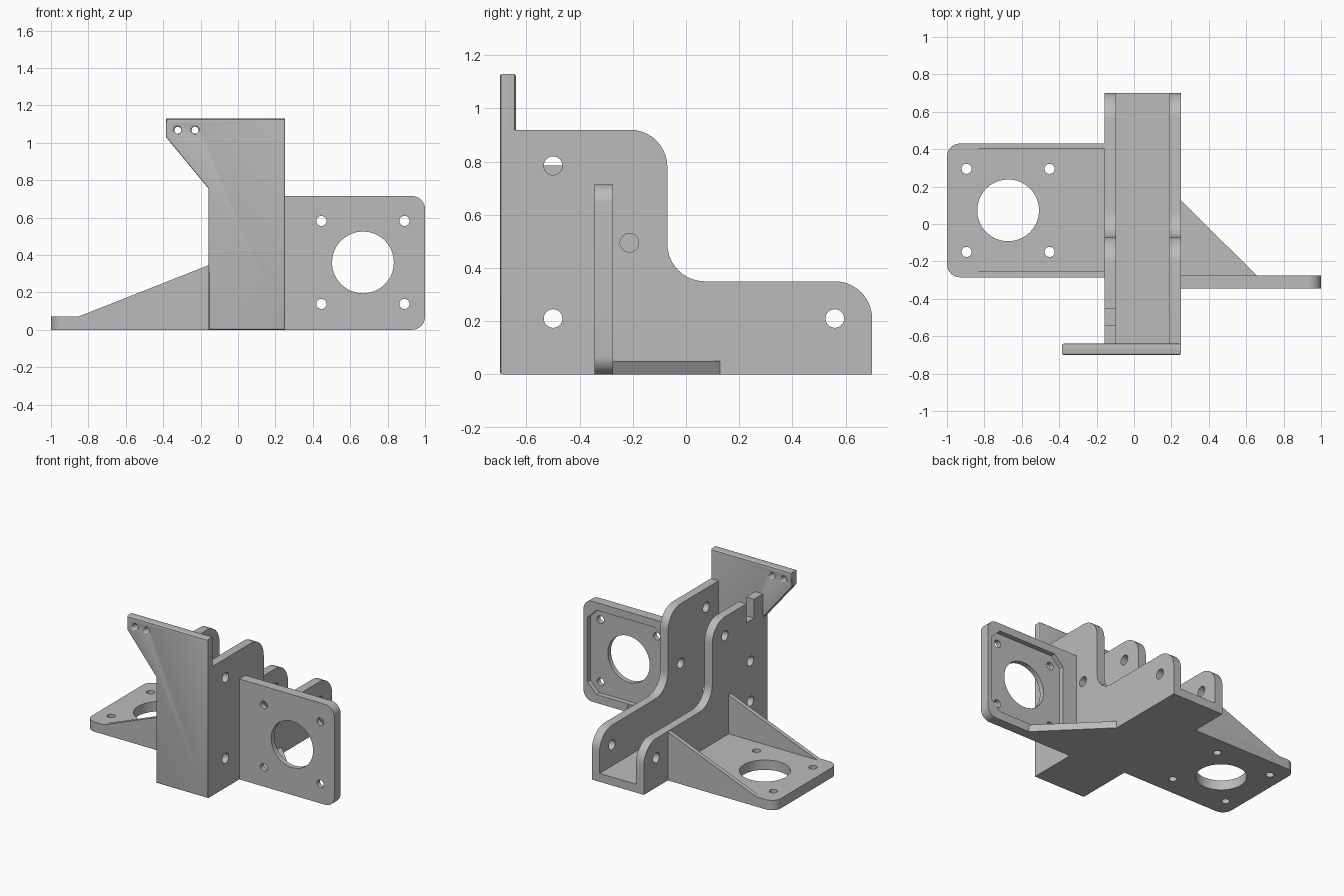
import bpy, bmesh, math
from mathutils import Matrix, Vector

cube = bpy.data.objects.get("Cube")
if cube:
    bpy.data.objects.remove(cube, do_unlink=True)

grey = bpy.data.materials.new("plain grey")
grey.use_nodes = True
colour = (0.5, 0.5, 0.5, 1)
grey.diffuse_color = colour
grey.node_tree.nodes["Principled BSDF"].inputs["Base Color"].default_value = colour

# Local (a, b, depth) to world, by extrusion axis
AXES = {
    "x": Matrix(((0, 0, 1, 0), (1, 0, 0, 0), (0, 1, 0, 0), (0, 0, 0, 1))),
    "y": Matrix(((1, 0, 0, 0), (0, 0, 1, 0), (0, 1, 0, 0), (0, 0, 0, 1))),
    "z": Matrix.Identity(4),
}
parts = []


def rounded(corners, steps=10):
    """Outline from (a, b) or (a, b, radius); radii belong to square corners."""
    out = []
    for i, c in enumerate(corners):
        p = Vector(c[:2])
        if len(c) == 2:
            out.append(p)
            continue
        u = (Vector(corners[i - 1][:2]) - p).normalized()
        v = (Vector(corners[(i + 1) % len(corners)][:2]) - p).normalized()
        centre = p + (u + v) * c[2]
        for k in range(steps + 1):
            t = math.pi / 2 * k / steps
            out.append(centre - (v * math.cos(t) + u * math.sin(t)) * c[2])
    return out


def circle(a, b, r, n=40):
    # Clockwise, so that it winds against the outline
    return [Vector((a + r * math.cos(2 * math.pi * k / n),
                    b - r * math.sin(2 * math.pi * k / n))) for k in range(n)]


def slab(name, axis, start, end, outline, holes=(), bevel=0.0):
    """Flat plate with openings, extruded from start to end along an axis."""
    curve = bpy.data.curves.new(name, "CURVE")
    curve.dimensions = "2D"
    curve.fill_mode = "BOTH"
    curve.extrude = (end - start) / 2 - bevel
    curve.bevel_depth = bevel
    curve.bevel_resolution = 2
    curve.offset = -bevel
    for loop in [rounded(outline), *holes]:
        spline = curve.splines.new("POLY")
        spline.points.add(len(loop) - 1)
        for point, co in zip(spline.points, loop):
            point.co = (co.x, co.y, 0, 1)
        spline.use_cyclic_u = True
    temp = bpy.data.objects.new(name + "_outline", curve)
    mesh = bpy.data.meshes.new_from_object(temp)
    bpy.data.objects.remove(temp, do_unlink=True)
    bpy.data.curves.remove(curve)
    mesh.transform(AXES[axis] @ Matrix.Translation((0, 0, (start + end) / 2)))
    bm = bmesh.new()
    bm.from_mesh(mesh)
    bmesh.ops.remove_doubles(bm, verts=bm.verts, dist=0.0001)
    bmesh.ops.recalc_face_normals(bm, faces=bm.faces)
    bm.to_mesh(mesh)
    bm.free()
    mesh.name = name
    mesh.materials.clear()
    mesh.materials.append(grey)
    obj = bpy.data.objects.new(name, mesh)
    bpy.context.collection.objects.link(obj)
    parts.append(obj)


def motor_holes(a, b):
    corners = [circle(a + s * 0.222, b + t * 0.222, 0.027, 24)
               for s in (-1, 1) for t in (-1, 1)]
    return [circle(a, b, 0.165, 64), *corners]


LEFT, RIGHT, WALL = -0.158, 0.252, 0.061
FRONT, BACK = -0.7, 0.7

# Stepped side walls of the channel
R = 0.14
wall = [(FRONT + 0.012, 0), (BACK, 0), (BACK, 0.35, R), (-0.07, 0.35, R),
        (-0.07, 0.92, R)]
wall_end = [(FRONT + 0.012, 0.92)]
slot = [(-0.455, 0.92), (-0.455, 0.785), (-0.54, 0.785), (-0.54, 0.92)]
shared = [(-0.5, 0.21), (0.56, 0.21)]


def bolt_holes(places):
    return [circle(y, z, 0.035, 32) for y, z in places]


slab("plain_side_wall", "x", RIGHT - WALL, RIGHT, wall + wall_end,
     bolt_holes(shared + [(-0.5, 0.785), (-0.213, 0.495)]))
slab("slotted_side_wall", "x", LEFT, LEFT + WALL, wall + slot + wall_end,
     bolt_holes(shared + [(-0.213, 0.785), (-0.5, 0.495)]))

# Channel floor
slab("channel_floor", "z", 0, 0.06,
     [(LEFT + WALL, FRONT + 0.03), (RIGHT - WALL, FRONT + 0.03),
      (RIGHT - WALL, BACK), (LEFT + WALL, BACK)])

# Front plate with its side ear
slab("front_plate", "y", FRONT, -0.64,
     [(LEFT, 0), (RIGHT, 0), (RIGHT, 1.13), (-0.385, 1.13),
      (-0.385, 1.03), (LEFT, 0.755)],
     [circle(x, 1.067, 0.019, 24) for x in (-0.322, -0.23)], bevel=0.01)

# Upright motor mount: holed face, raised rim behind it, low brace
mx, mz, half, cut = 0.668, 0.36, 0.3, 0.07
upright = [(RIGHT, 0), (1, 0, 0.07), (1, 0.715, 0.07), (RIGHT, 0.715)]
slab("upright_mount_face", "y", -0.345, -0.31, upright, motor_holes(mx, mz))
recess = []
for s, t in ((1, 1), (1, -1), (-1, -1), (-1, 1)):
    pair = [(s * (half - cut), t * half), (s * half, t * (half - cut))]
    recess += pair if s == t else pair[::-1]
slab("upright_mount_rim", "y", -0.31, -0.275, upright,
     [[Vector((mx + a, mz + b)) for a, b in recess]])
slab("upright_mount_brace", "z", 0, 0.05,
     [(RIGHT, -0.275), (0.655, -0.275), (RIGHT, 0.127)])

# Flat motor mount with two sloping gussets
y0, y1, thick = -0.285, 0.43, 0.07
slab("flat_mount", "z", 0, thick,
     [(LEFT, y0), (LEFT, y1), (-1, y1, 0.07), (-1, y0, 0.07)][::-1],
     motor_holes(-0.673, 0.073))
for name, y in (("front_gusset", y0), ("back_gusset", y1 - 0.03)):
    slab(name, "y", y, y + 0.03, [(-0.855, thick), (LEFT, thick), (LEFT, 0.345)])

# Smooth shading on the round edges only
bpy.ops.object.select_all(action="DESELECT")
for obj in parts:
    obj.select_set(True)
bpy.context.view_layer.objects.active = parts[0]
bpy.ops.object.shade_smooth_by_angle(angle=math.radians(30))
